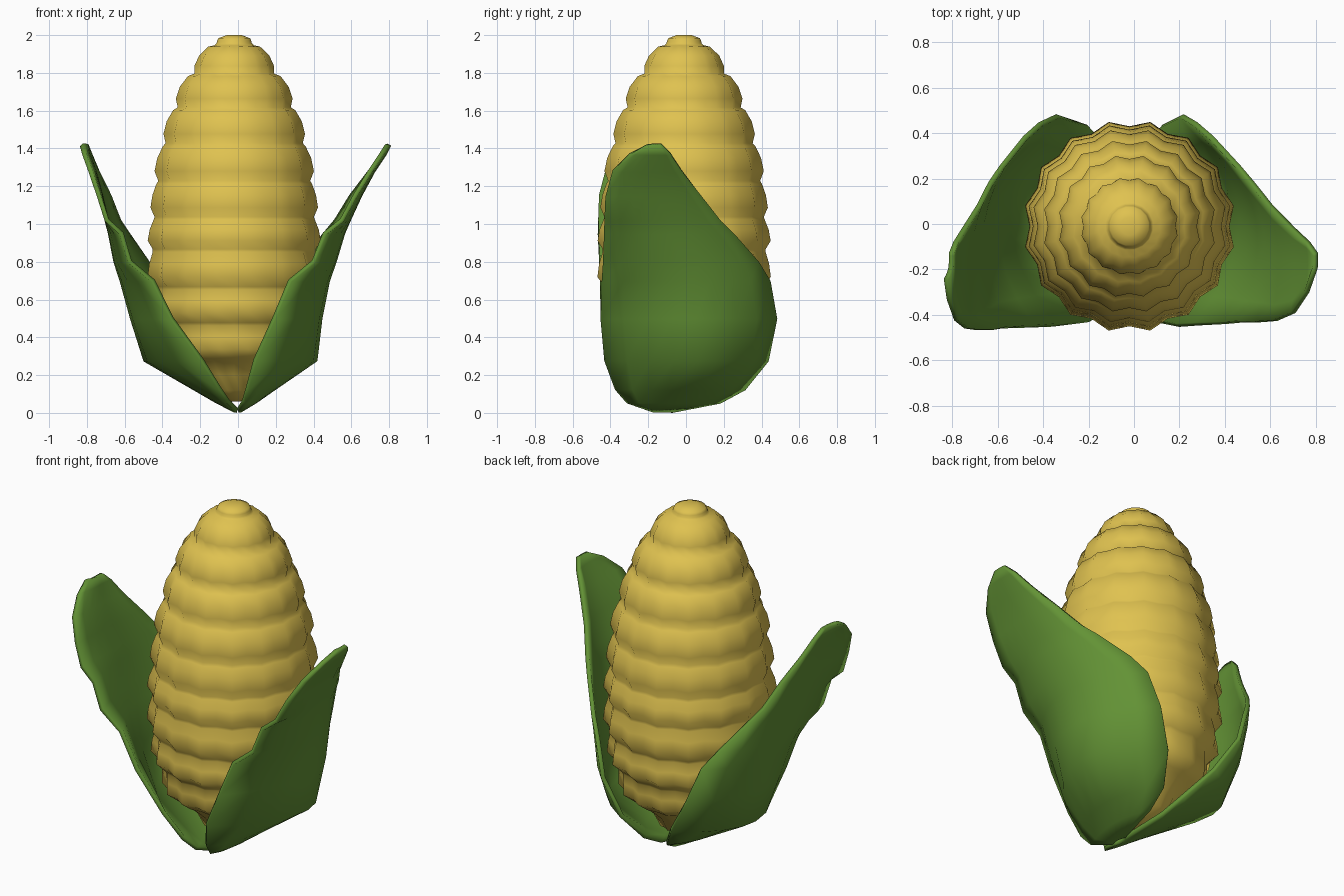
import bpy, bmesh, math

if "Cube" in bpy.data.objects:
    bpy.data.objects.remove(bpy.data.objects["Cube"])


def material(name, rgb):
    m = bpy.data.materials.new(name)
    m.diffuse_color = (*rgb, 1)
    m.use_nodes = True
    m.node_tree.nodes["Principled BSDF"].inputs["Base Color"].default_value = m.diffuse_color
    return m


YELLOW = material("kernel yellow", (0.74, 0.54, 0.08))
GREEN = material("husk green", (0.125, 0.29, 0.036))


def loft(name, rings, mat, closed, angle):
    """Skin a list of equal-length point rows."""
    bm = bmesh.new()
    rows = [[bm.verts.new(p) for p in ring] for ring in rings]
    n = len(rows[0])
    for a, b in zip(rows, rows[1:]):
        for i in range(n if closed else n - 1):
            j = (i + 1) % n
            bm.faces.new((a[i], a[j], b[j], b[i]))
    if closed:
        bm.faces.new(rows[0])
        bm.faces.new(rows[-1])
    bmesh.ops.recalc_face_normals(bm, faces=bm.faces)
    me = bpy.data.meshes.new(name)
    bm.to_mesh(me)
    bm.free()
    me.materials.append(mat)
    ob = bpy.data.objects.new(name, me)
    bpy.context.collection.objects.link(ob)
    bpy.ops.object.select_all(action='DESELECT')
    bpy.context.view_layer.objects.active = ob
    ob.select_set(True)
    bpy.ops.object.shade_smooth_by_angle(angle=math.radians(angle))
    return ob


# Cob: stepped kernel rows (top z, top radius, belly radius, bottom radius)
KERNELS = 16
ROWS = [
    (1.985, .085, .095, .105), (1.945, .14, .215, .215), (1.79, .25, .315, .305),
    (1.61, .33, .382, .37), (1.42, .385, .43, .41), (1.22, .42, .452, .43),
    (1.03, .435, .467, .44), (.86, .44, .468, .43), (.66, .425, .447, .395),
    (.47, .385, .385, .32), (.28, .29, .17, .03),
]


def ring(z, r, depth):
    pts = []
    for k in range(KERNELS * 2):
        a = math.pi / 2 + math.pi * k / KERNELS
        rr = r * (1 - (depth if k % 2 == 0 else 0))     # groove between kernels
        pts.append((-.02 + rr * math.cos(a), -.01 + rr * math.sin(a), z))
    return pts


rings = [ring(2.0, .04, 0)]
for i, (z, r0, r1, r2) in enumerate(ROWS):
    zb = ROWS[i + 1][0] if i + 1 < len(ROWS) else .05
    h = z - zb
    groove = .02 if i == 0 else .06
    rings += [ring(z - h * .04, r0, groove * .7), ring(z - h * .35, (r0 + r1 * 2) / 3, groove),
              ring(z - h * .7, r1, groove), ring(zb + h * .04, r2, groove * .7)]
loft("corn_cob", rings, YELLOW, True, 120)

# Husk leaf rows: z, front edge (y, x), middle (y, x), back edge (y, x)
LEAF = [
    (.012, -.17, .00, -.12, .01, -.07, .00), (.06, -.31, .03, -.05, .09, .18, .03),
    (.13, -.37, .05, .00, .19, .31, .05), (.28, -.425, .09, .06, .41, .43, .12),
    (.50, -.445, .19, .05, .435, .475, .21), (.70, -.44, .275, .02, .475, .44, .27),
    (.80, -.435, .40, -.02, .51, .38, .34), (.95, -.43, .46, -.08, .555, .25, .46),
    (1.02, -.43, .55, -.10, .585, .18, .52),
    (1.15, -.425, .62, -.15, .645, .08, .60), (1.28, -.39, .70, -.18, .715, -.02, .70),
    (1.37, -.30, .76, -.18, .775, -.08, .765), (1.42, -.21, .79, -.17, .80, -.13, .80),
]


def husk(name, side, flare, widen):
    rows = []
    for z, fy, fx, my, mx, by, bx in LEAF:
        out = flare * math.sin(math.pi * z / 1.43)      # extra opening of the leaf
        fy -= widen * min(1, max(0, z - .6) * 3)
        fx += widen * min(1, z * 2)
        row = []
        for k in range(9):
            t = k / 8 * 2 - 1
            w = 1 - t * t
            x = w * mx + (1 - w) * (fx if t < 0 else bx)
            y = my + ((fy if t < 0 else by) - my) * abs(t)
            row.append((side * (x + out), y, z))
        rows.append(row)
    ob = loft(name, rows, GREEN, False, 50)
    m = ob.modifiers.new("thickness", 'SOLIDIFY')
    m.thickness = .024
    m.offset = 0
    return ob


husk("right_husk", 1, 0, 0)
husk("left_husk", -1, .14, .035)
